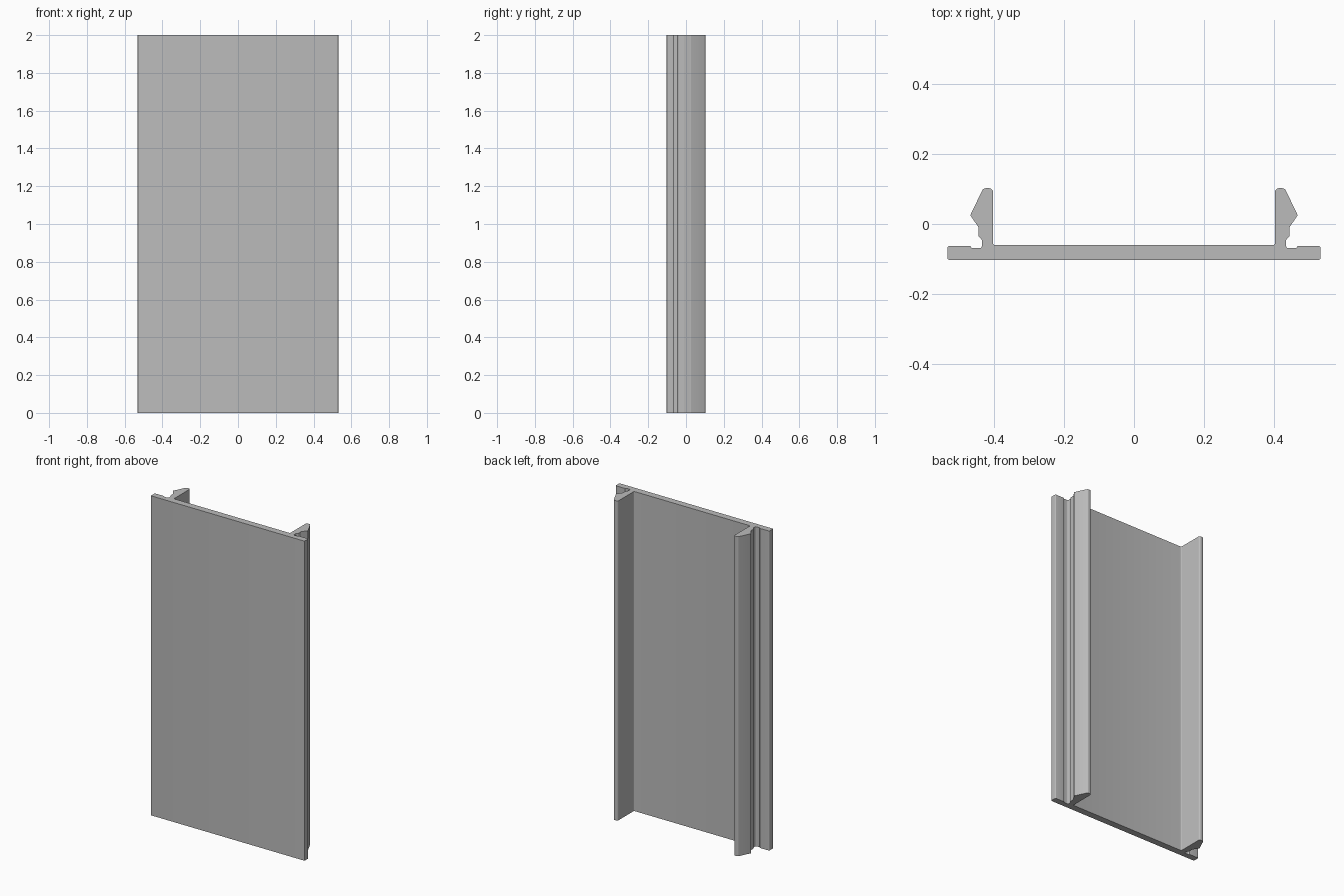
import bpy
import bmesh
import math
from mathutils import Vector

cube = bpy.data.objects.get("Cube")
if cube:
    bpy.data.objects.remove(cube, do_unlink=True)

LENGTH = 2.0

grey = bpy.data.materials.new("plain grey")
grey.use_nodes = True
GREY = (0.5, 0.5, 0.5, 1.0)
grey.diffuse_color = GREY
grey.node_tree.nodes["Principled BSDF"].inputs["Base Color"].default_value = GREY


def rounded(corners, steps=5):
    """Round each (x, y, radius) corner of a closed outline."""
    outline = []
    count = len(corners)
    for i, (x, y, radius) in enumerate(corners):
        here = Vector((x, y))
        if radius == 0:
            outline.append(here)
            continue
        before = (Vector(corners[i - 1][:2]) - here).normalized()
        after = (Vector(corners[(i + 1) % count][:2]) - here).normalized()
        half = before.angle(after) / 2
        centre = here + (before + after).normalized() * radius / math.sin(half)
        reach = radius / math.tan(half)
        start = here + before * reach - centre
        end = here + after * reach - centre
        sweep = start.angle_signed(end)
        for s in range(steps + 1):
            # angle_signed is clockwise positive
            a = -sweep * s / steps
            outline.append(centre + Vector((
                start.x * math.cos(a) - start.y * math.sin(a),
                start.x * math.sin(a) + start.y * math.cos(a))))
    return outline


# Left half of the cross-section: plate edge, groove, barbed clip, inner wall
half = [
    (0.532, -0.102, 0.004),
    (0.532, -0.063, 0.005),
    (0.467, -0.063, 0.002),
    (0.462, -0.069, 0.002),
    (0.434, -0.069, 0.006),
    (0.434, -0.045, 0.003),
    (0.443, -0.036, 0.003),
    (0.443, -0.010, 0.003),
    (0.467, 0.025, 0.003),
    (0.430, 0.102, 0.011),
    (0.402, 0.102, 0.011),
    (0.402, -0.060, 0.005),
]
mirrored = [(-x, y, r) for x, y, r in reversed(half)]

# Extrude the whole section upwards
bm = bmesh.new()
section = bm.faces.new([bm.verts.new((p.x, p.y, 0)) for p in rounded(half + mirrored)])
extruded = bmesh.ops.extrude_face_region(bm, geom=[section])
top = [v for v in extruded["geom"] if isinstance(v, bmesh.types.BMVert)]
bmesh.ops.translate(bm, verts=top, vec=(0, 0, LENGTH))
if not any(f.normal.z < -0.9 for f in bm.faces if f.calc_center_median().z < 0.01):
    bm.normal_update()
bmesh.ops.recalc_face_normals(bm, faces=bm.faces)

mesh = bpy.data.meshes.new("clip_channel_cover")
bm.to_mesh(mesh)
bm.free()
mesh.materials.append(grey)
cover = bpy.data.objects.new("clip_channel_cover", mesh)
bpy.context.collection.objects.link(cover)

# Smooth the small rounds while keeping the edges sharp
bpy.context.view_layer.objects.active = cover
cover.select_set(True)
bpy.ops.object.shade_smooth_by_angle(angle=math.radians(25))
